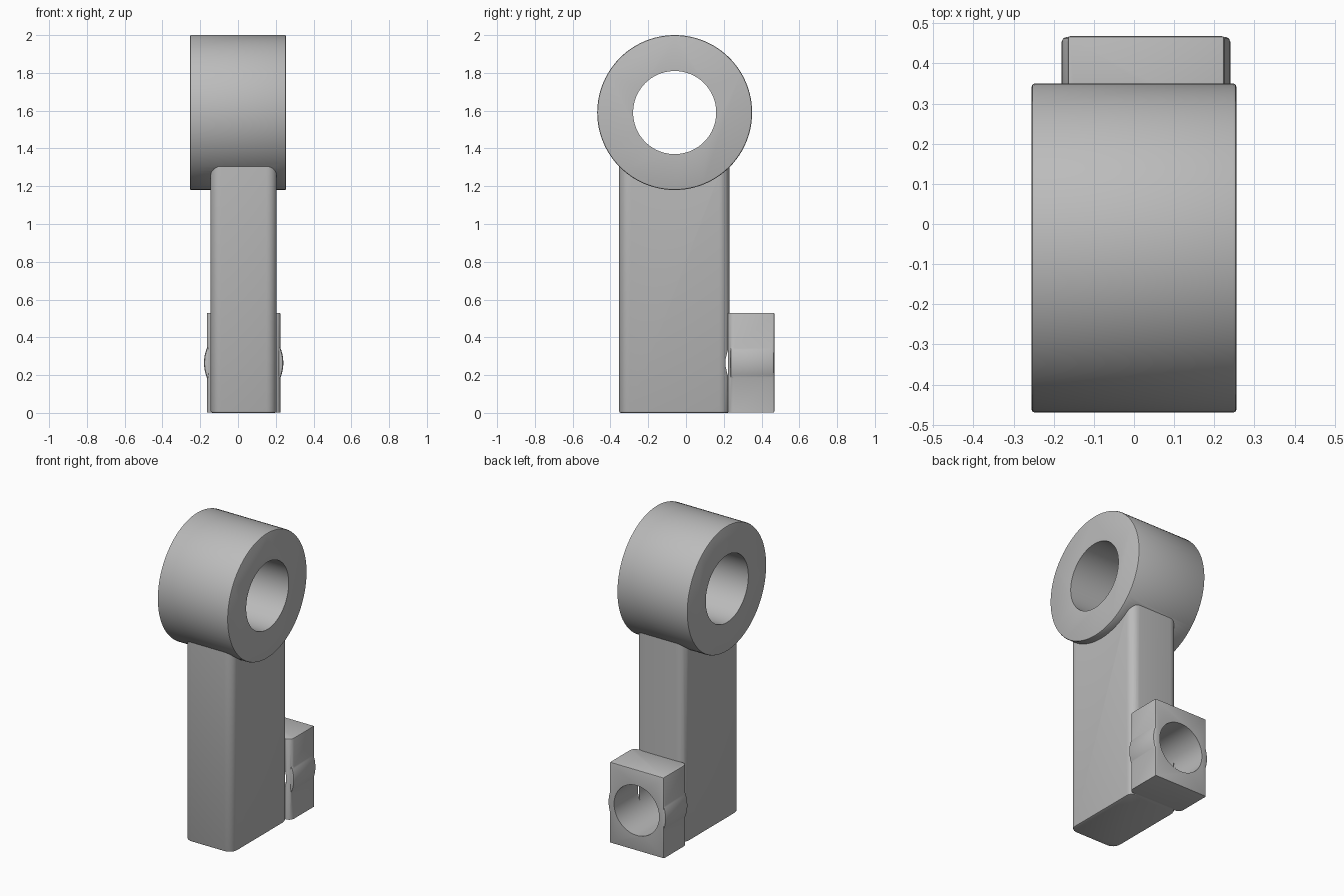
import bpy
import bmesh
from math import radians
from mathutils import Matrix, Vector

cube = bpy.data.objects.get("Cube")
if cube:
    bpy.data.objects.remove(cube)

metal = bpy.data.materials.new("grey_metal")
metal.use_nodes = True
grey = (0.5, 0.5, 0.5, 1)
metal.diffuse_color = grey
metal.node_tree.nodes["Principled BSDF"].inputs["Base Color"].default_value = grey

MID_X = 0.03
EYE = Vector((0, -0.06, 1.59))
BORE = Vector((MID_X, 0, 0.265))


def finish(bm, name):
    bmesh.ops.recalc_face_normals(bm, faces=bm.faces)
    mesh = bpy.data.meshes.new(name)
    bm.to_mesh(mesh)
    bm.free()
    obj = bpy.data.objects.new(name, mesh)
    mesh.materials.append(metal)
    bpy.context.collection.objects.link(obj)
    return obj


def round_edges(bm, radius, steps, rule):
    """Bevel the edges whose middle and direction satisfy the rule."""
    edges = []
    for e in bm.edges:
        a, b = (v.co for v in e.verts)
        if rule((a + b) / 2, (b - a).normalized()):
            edges.append(e)
    bmesh.ops.bevel(bm, geom=edges, offset=radius, segments=steps,
                    profile=0.5, affect='EDGES')


def box(low, high):
    bm = bmesh.new()
    low, high = Vector(low), Vector(high)
    size = Matrix.Diagonal((high - low).to_4d())
    size[3][3] = 1
    bmesh.ops.create_cube(bm, size=1, matrix=Matrix.Translation((low + high) / 2) @ size)
    return bm


def cylinder(center, axis, radius, start, end, bevel=0):
    """Cylinder along X or Y between two positions on that axis."""
    bm = bmesh.new()
    place = center.copy()
    place["XY".index(axis)] = (start + end) / 2
    turn = Matrix.Rotation(radians(90), 4, 'Y' if axis == 'X' else 'X')
    bmesh.ops.create_cone(bm, cap_ends=True, segments=96, radius1=radius, radius2=radius,
                          depth=end - start, matrix=Matrix.Translation(place) @ turn)
    if bevel:
        rims = [e for e in bm.edges if any(len(f.verts) > 4 for f in e.link_faces)]
        bmesh.ops.bevel(bm, geom=rims, offset=bevel, segments=2, profile=0.5, affect='EDGES')
    return bm


def combine(obj, tool, operation):
    mod = obj.modifiers.new(operation.lower(), 'BOOLEAN')
    mod.operation = operation
    mod.solver = 'EXACT'
    mod.object = tool
    bpy.context.view_layer.objects.active = obj
    bpy.ops.object.modifier_apply(modifier=mod.name)
    bpy.data.objects.remove(tool)


def vertical(mid, d):
    return abs(d.z) > 0.9


# Upright post with rounded corners and a softened foot
bm = box((MID_X - 0.175, -0.355, 0), (MID_X + 0.175, 0.23, 1.45))
round_edges(bm, 0.055, 6, vertical)
round_edges(bm, 0.01, 2, lambda mid, d: mid.z < 0.001 and abs(d.z) < 0.1)
lever = finish(bm, "lever_arm")

# Eye at the top
eye = finish(cylinder(EYE, 'X', 0.41, -0.255, 0.255, 0.008), "eye_ring")
combine(lever, eye, 'UNION')
combine(lever, finish(cylinder(EYE, 'X', 0.22, -0.4, 0.4), "eye_cutter"), 'DIFFERENCE')

# Lug at the back of the foot, with a boss bulging around its bore
bm = box((MID_X - 0.195, 0.222, 0.002), (MID_X + 0.195, 0.468, 0.53))
round_edges(bm, 0.035, 4, lambda mid, d: vertical(mid, d) and mid.y < 0.3)
round_edges(bm, 0.006, 2, lambda mid, d: mid.y > 0.46 or (mid.z > 0.52 and abs(d.z) < 0.1))
lug = finish(bm, "clamp_lug")
boss = finish(cylinder(BORE, 'Y', 0.21, 0.235, 0.466, 0.012), "boss")
combine(lug, boss, 'UNION')
combine(lever, lug, 'UNION')

# Blind bore through the lug into the post
combine(lever, finish(cylinder(BORE, 'Y', 0.163, -0.05, 0.6), "bore_cutter"), 'DIFFERENCE')

bpy.ops.object.select_all(action='DESELECT')
lever.select_set(True)
bpy.context.view_layer.objects.active = lever
bpy.ops.object.shade_smooth_by_angle(angle=radians(30))
